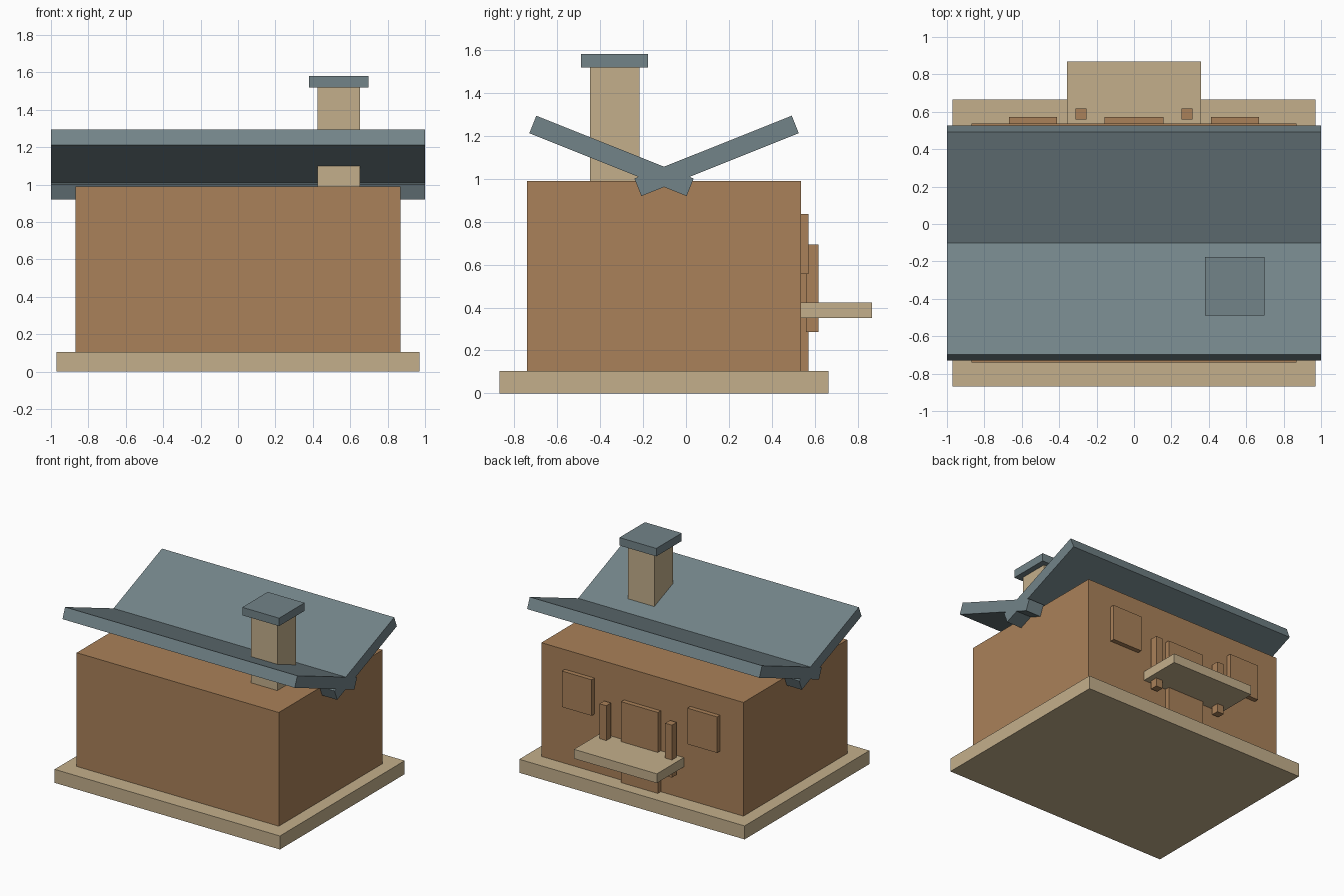
import bpy
import math

if "Cube" in bpy.data.objects:
    bpy.data.objects.remove(bpy.data.objects["Cube"])

YC = -0.1025  # house centre line in depth
BACK = 0.536  # plane of the decorated wall


def material(name, rgb):
    m = bpy.data.materials.new(name)
    m.diffuse_color = (*rgb, 1)
    m.use_nodes = True
    m.node_tree.nodes["Principled BSDF"].inputs["Base Color"].default_value = m.diffuse_color
    return m


WOOD = material("wood", (0.40, 0.22, 0.10))
STONE = material("stone", (0.55, 0.43, 0.26))
SLATE = material("slate", (0.17, 0.23, 0.25))


def box(name, centre, size, mat, tilt=0.0):
    bpy.ops.mesh.primitive_cube_add(size=1, location=centre, rotation=(tilt, 0, 0))
    ob = bpy.context.object
    ob.name = name
    ob.scale = size
    ob.data.materials.append(mat)
    return ob


def span(name, x, y, z, mat):
    """Box given by its min/max along each axis."""
    return box(name, [(a + b) / 2 for a, b in (x, y, z)],
               [b - a for a, b in (x, y, z)], mat)


# plinth and walls
span("foundation", (-0.97, 0.97), (-0.87, 0.665), (0, 0.105), STONE)
span("walls", (-0.87, 0.87), (-0.741, BACK), (0.105, 0.99), WOOD)

# two roof slabs crossing in a valley
for side, label in ((1, "back"), (-1, "front")):
    box(label + "_roof_slab", (0, YC + side * 0.245, 1.107),
        (2, 0.79, 0.088), SLATE, side * 0.38)

# chimney
span("chimney", (0.425, 0.652), (-0.447, -0.217), (0.97, 1.52), STONE)
span("chimney_cap", (0.38, 0.697), (-0.49, -0.177), (1.52, 1.582), SLATE)

# door, porch slab, windows and posts on the back wall
span("door", (-0.158, 0.158), (BACK - 0.02, 0.572), (0.105, 0.735), WOOD)
span("porch_slab", (-0.357, 0.357), (BACK - 0.005, 0.868), (0.352, 0.424), STONE)
for s, label in ((-1, "left"), (1, "right")):
    box(label + "_window", (s * 0.54, 0.544, 0.697), (0.256, 0.056, 0.28), WOOD)
    box(label + "_post", (s * 0.283, 0.589, 0.491), (0.058, 0.058, 0.408), WOOD)
